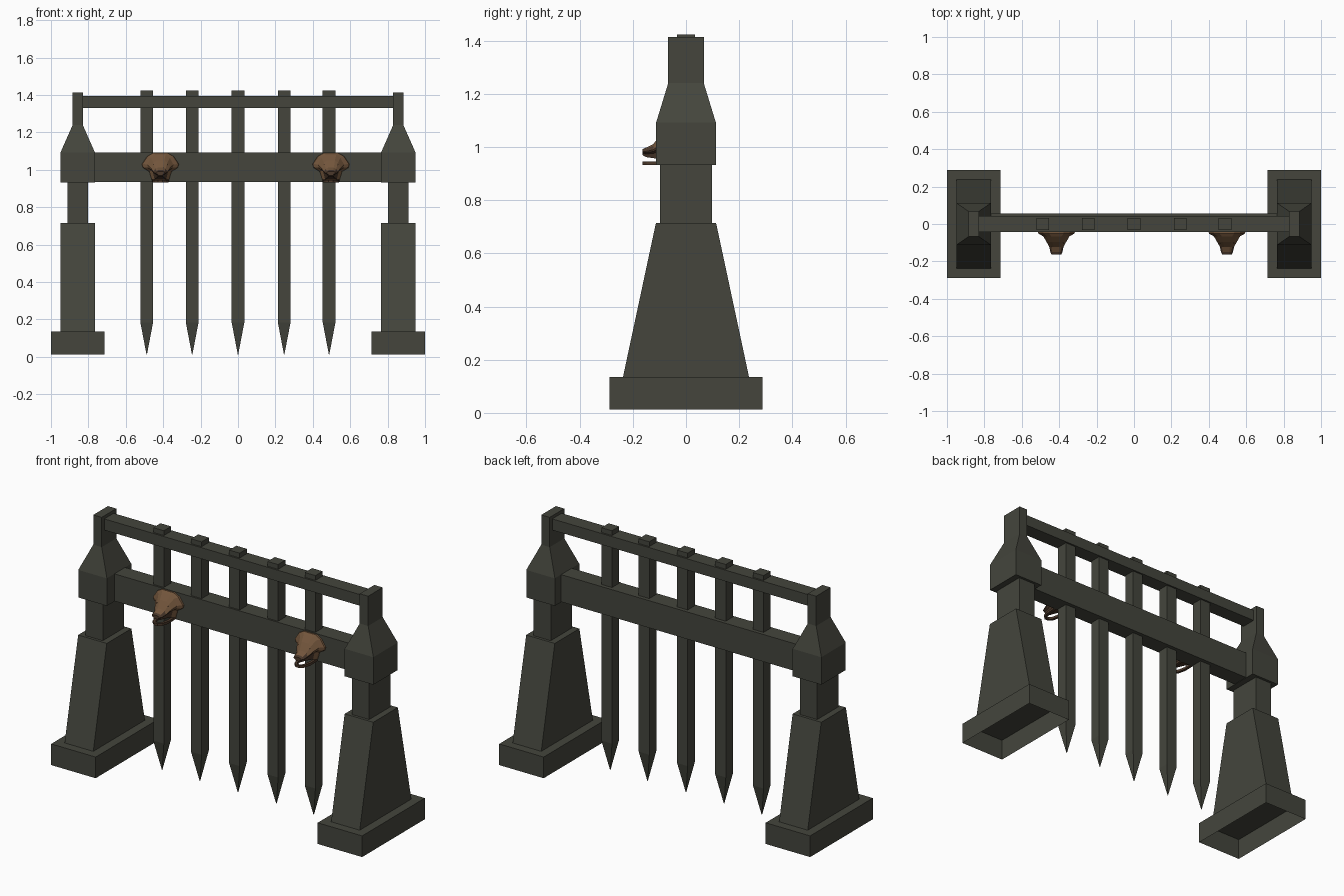
import bpy, bmesh

if "Cube" in bpy.data.objects:
    bpy.data.objects.remove(bpy.data.objects["Cube"])


def material(name, rgb):
    m = bpy.data.materials.new(name)
    m.diffuse_color = (*rgb, 1)
    m.use_nodes = True
    m.node_tree.nodes["Principled BSDF"].inputs["Base Color"].default_value = m.diffuse_color
    return m


IRON = material("dark_iron", (0.058, 0.060, 0.046))
BRONZE = material("bronze", (0.17, 0.092, 0.045))
DARK = material("dark_bronze", (0.070, 0.040, 0.024))


def loft(name, rings, mats, cap_start=True, cap_end=True, rule=None):
    """Skin a list of equally long point rings into one flat-shaded mesh."""
    bm = bmesh.new()
    vs = [[bm.verts.new(p) for p in r] for r in rings]
    n = len(rings[0])
    for a, b in zip(vs, vs[1:]):
        for i in range(n):
            j = (i + 1) % n
            bm.faces.new((a[i], a[j], b[j], b[i]))
    if cap_start:
        bm.faces.new(vs[0][::-1])
    if cap_end:
        bm.faces.new(vs[-1])
    bmesh.ops.remove_doubles(bm, verts=bm.verts, dist=0.0001)
    bmesh.ops.recalc_face_normals(bm, faces=bm.faces)
    if rule:
        for f in bm.faces:
            f.material_index = rule(f.calc_center_median())
    me = bpy.data.meshes.new(name)
    bm.to_mesh(me)
    bm.free()
    for m in mats:
        me.materials.append(m)
    ob = bpy.data.objects.new(name, me)
    bpy.context.collection.objects.link(ob)
    return ob


def rect(cx, hx, hy, z, cy=0.0):
    return [(cx - hx, cy - hy, z), (cx + hx, cy - hy, z),
            (cx + hx, cy + hy, z), (cx - hx, cy + hy, z)]


# Two side posts
for side, s in (("left", -1), ("right", 1)):
    c = 0.857 * s
    # base plinth, open underneath
    loft(side + "_base", [rect(c, 0.143, 0.288, 0.012), rect(c, 0.143, 0.288, 0.135)],
         [IRON], cap_start=False)
    loft(side + "_tapered_foot", [rect(c, 0.092, 0.237, 0.135), rect(c, 0.092, 0.113, 0.715)], [IRON])
    loft(side + "_neck", [rect(c, 0.055, 0.097, 0.715), rect(c, 0.055, 0.097, 0.935)], [IRON])
    loft(side + "_post_cap", [rect(c, 0.092, 0.112, 0.933), rect(c, 0.092, 0.112, 1.093),
                              rect(c, 0.027, 0.067, 1.24), rect(c, 0.027, 0.067, 1.413)], [IRON])

# Horizontal beams
loft("main_beam", [rect(0, 0.78, 0.049, 0.935, 0.006), rect(0, 0.78, 0.049, 1.093, 0.006)], [IRON])
loft("top_rail", [rect(0, 0.84, 0.043, 1.33), rect(0, 0.84, 0.043, 1.395)], [IRON])

# Spiked vertical bars
for i, x in enumerate((-0.488, -0.245, 0.0, 0.247, 0.487)):
    loft(f"spiked_bar_{i + 1}", [rect(x, 0.001, 0.001, 0.012), rect(x, 0.034, 0.033, 0.185),
                                 rect(x, 0.034, 0.033, 1.423)], [IRON])

# Animal head ornaments: half outline as (x, height fraction)
half = [(0.040, 1.0), (0.072, 0.88), (0.100, 0.60), (0.094, 0.47), (0.060, 0.33), (0.045, 0.0)]
outline = half + [(-x, h) for x, h in reversed(half)]
# sections: y, width scale, bottom z, top z
sections = [(-0.040, 1.0, 0.940, 1.090), (-0.052, 0.95, 0.945, 1.090), (-0.066, 0.70, 0.950, 1.080),
            (-0.095, 0.53, 0.955, 1.050), (-0.122, 0.38, 0.958, 1.012),
            (-0.150, 0.32, 0.962, 0.998), (-0.164, 0.25, 0.970, 0.992)]
for side, cx in (("left", -0.415), ("right", 0.497)):
    rings = [[(cx + x * w, y, b + h * (t - b)) for x, h in outline] for y, w, b, t in sections]
    loft(side + "_animal_head", rings, [BRONZE, DARK],
         rule=lambda p: 1 if p.z < 1.0 and p.y < -0.08 else 0)
    # lower jaw: curved U-shaped band
    path = [(-0.045, -0.040), (-0.042, -0.105), (-0.030, -0.148), (-0.012, -0.164),
            (0.012, -0.164), (0.030, -0.148), (0.042, -0.105), (0.045, -0.040)]
    jaw = []
    for x, y in path:
        k = 0.65
        z = 0.932 if y < -0.1 else 0.936
        yi = y + 0.014 if y < -0.1 else y
        jaw.append([(cx + x, y, z), (cx + x * k, yi, z),
                    (cx + x * k, yi, z + 0.014), (cx + x, y, z + 0.014)])
    loft(side + "_lower_jaw", jaw, [DARK])
    # eyes
    for e in (-1, 1):
        ex = cx + e * 0.030
        loft(f"{side}_eye_{e}", [rect(ex, 0.007, 0.006, 1.022, -0.098),
                                 rect(ex, 0.007, 0.006, 1.032, -0.096)], [DARK])
